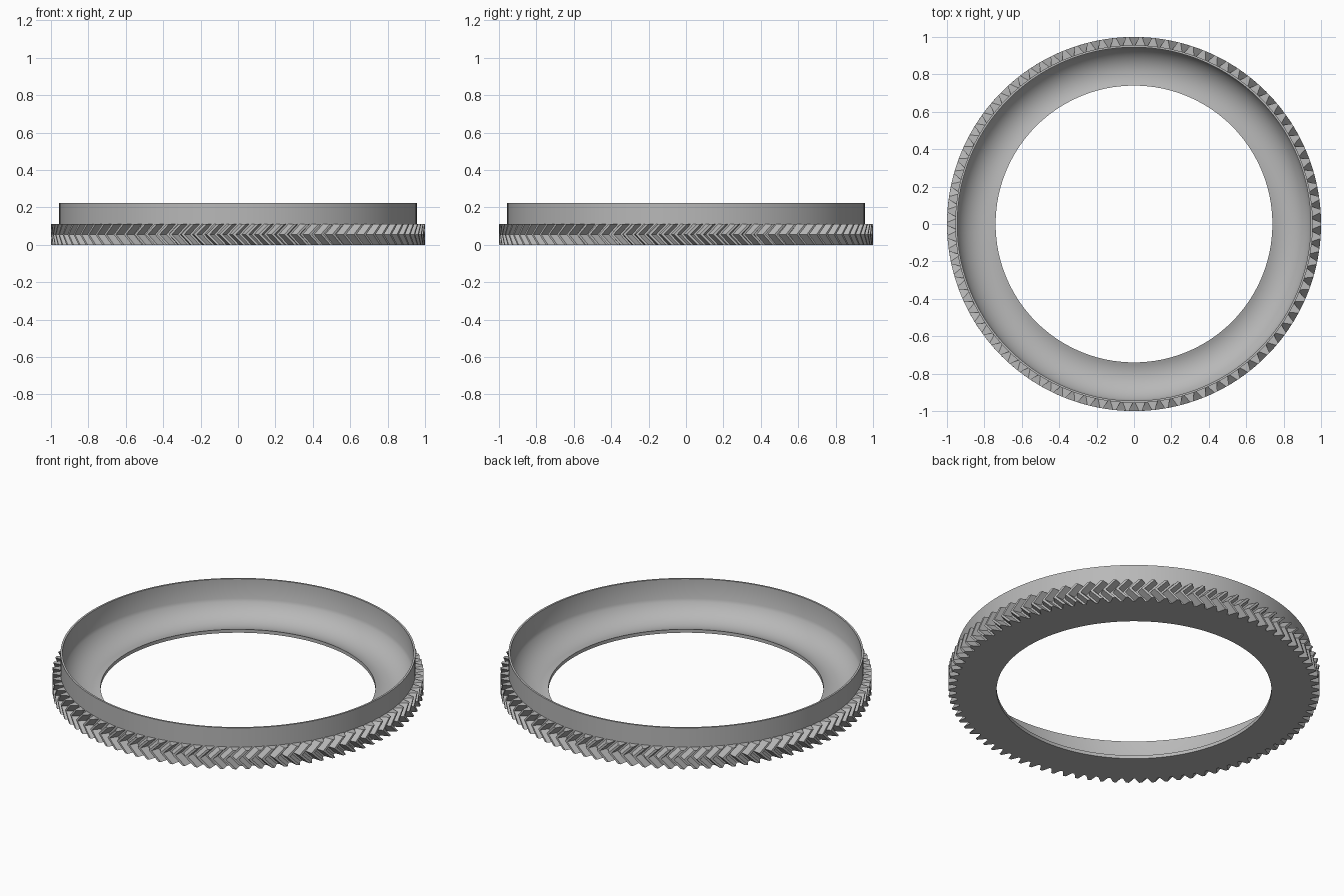
import bpy, bmesh, math

if "Cube" in bpy.data.objects:
    bpy.data.objects.remove(bpy.data.objects["Cube"], do_unlink=True)

TEETH = 90
GEAR_TOP = 0.112
RIM_TOP = 0.225
ROOT, TIP, INNER = 0.956, 1.0, 0.945
TWIST = -math.radians(3.2)      # offset of the herringbone's middle

grey = bpy.data.materials.new("plain grey")
grey.use_nodes = True
colour = (0.48, 0.48, 0.48, 1)
grey.diffuse_color = colour
grey.node_tree.nodes["Principled BSDF"].inputs["Base Color"].default_value = colour


def polar(r, a, z):
    return (r * math.cos(a), r * math.sin(a), z)


def bridge(bm, loops, closed):
    """Join successive closed loops of vertices with quads."""
    pairs = list(zip(loops, loops[1:]))
    if closed:
        pairs.append((loops[-1], loops[0]))
    for low, high in pairs:
        n = len(low)
        for i in range(n):
            j = (i + 1) % n
            bm.faces.new((low[i], low[j], high[j], high[i]))


def finish(bm, name):
    bmesh.ops.recalc_face_normals(bm, faces=bm.faces)
    mesh = bpy.data.meshes.new(name)
    bm.to_mesh(mesh)
    bm.free()
    mesh.materials.append(grey)
    obj = bpy.data.objects.new(name, mesh)
    bpy.context.collection.objects.link(obj)
    bpy.ops.object.select_all(action="DESELECT")
    obj.select_set(True)
    bpy.context.view_layer.objects.active = obj
    bpy.ops.object.shade_smooth_by_angle(angle=math.radians(25))
    return obj


# Ring body: flat base, thin upright rim, and a rounded groove inside
groove_r, groove_z, groove_size = 0.80, 0.163, 0.155
profile = [(0.74, 0), (ROOT, 0), (ROOT, RIM_TOP), (INNER, RIM_TOP)]
start = math.asin((INNER - groove_r) / groove_size)
end = math.asin((0.74 - groove_r) / groove_size)
STEPS = 14
for k in range(STEPS + 1):
    t = start + (end - start) * k / STEPS
    profile.append((groove_r + groove_size * math.sin(t),
                    groove_z - groove_size * math.cos(t)))

bm = bmesh.new()
SEGMENTS = 120
loops = [[bm.verts.new(polar(r, math.tau * i / SEGMENTS, z)) for i in range(SEGMENTS)]
         for r, z in profile]
bridge(bm, loops, True)
finish(bm, "ring_body")

# Herringbone teeth: one outline at three heights, the middle one turned
half_tooth = [(-0.40, ROOT), (-0.25, 0.978), (-0.12, TIP)]
tooth = half_tooth + [(-a, r) for a, r in reversed(half_tooth)]
pitch = math.tau / TEETH
outline = [(r, (i + a) * pitch) for i in range(TEETH) for a, r in tooth]
levels = [(0, 0), (GEAR_TOP / 2, TWIST), (GEAR_TOP, 0)]

bm = bmesh.new()
outer = [[bm.verts.new(polar(r, a + turn, z)) for r, a in outline] for z, turn in levels]
inner = [[bm.verts.new(polar(ROOT - 0.002, a, z)) for r, a in outline]
         for z in (GEAR_TOP, 0)]
bridge(bm, outer + inner, True)
finish(bm, "herringbone_teeth")
